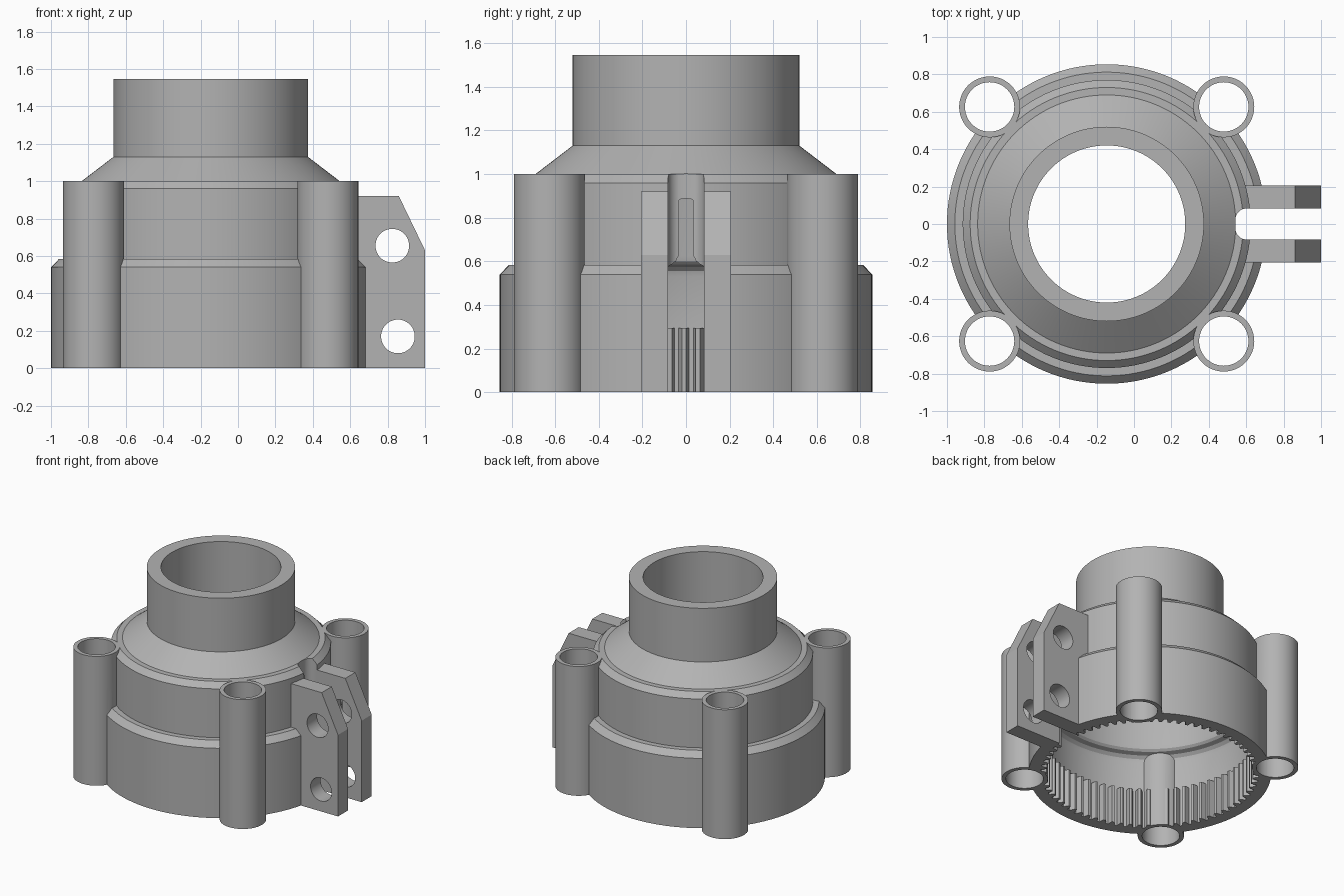
import bpy
import bmesh
from math import cos, sin, pi, radians
from mathutils import Matrix, Vector

if "Cube" in bpy.data.objects:
    bpy.data.objects.remove(bpy.data.objects["Cube"], do_unlink=True)

CX = -0.146          # axis of the round housing
SEGMENTS = 128
TEETH = 72

grey = bpy.data.materials.new("plain grey")
grey.use_nodes = True
grey.diffuse_color = (0.45, 0.45, 0.45, 1)
grey.node_tree.nodes["Principled BSDF"].inputs["Base Color"].default_value = (0.45, 0.45, 0.45, 1)


def make_object(name, bm):
    bmesh.ops.recalc_face_normals(bm, faces=bm.faces)
    mesh = bpy.data.meshes.new(name)
    bm.to_mesh(mesh)
    bm.free()
    mesh.materials.append(grey)
    obj = bpy.data.objects.new(name, mesh)
    bpy.context.collection.objects.link(obj)
    return obj


def lathe(name, profile):
    """Solid of revolution; profile lists (radius, height) from bottom to top."""
    bm = bmesh.new()
    rings = [[bm.verts.new((CX + r * cos(2 * pi * i / SEGMENTS), r * sin(2 * pi * i / SEGMENTS), z))
              for i in range(SEGMENTS)] for r, z in profile]
    for low, high in zip(rings, rings[1:]):
        for i in range(SEGMENTS):
            j = (i + 1) % SEGMENTS
            bm.faces.new((low[i], low[j], high[j], high[i]))
    bm.faces.new(rings[0])
    bm.faces.new(rings[-1])
    return make_object(name, bm)


def prism(name, outline, start, end, along="z"):
    """Extrude an outline: (x, y) along z, or (x, z) along y."""
    bm = bmesh.new()
    place = (lambda a, b, t: (a, b, t)) if along == "z" else (lambda a, b, t: (a, t, b))
    face = bm.faces.new([bm.verts.new(place(a, b, start)) for a, b in outline])
    moved = bmesh.ops.extrude_face_region(bm, geom=[face])["geom"]
    bmesh.ops.translate(bm, vec=Vector(place(0, 0, end - start)),
                        verts=[v for v in moved if isinstance(v, bmesh.types.BMVert)])
    return make_object(name, bm)


def circle(x, y, r, count=48):
    return [(x + r * cos(2 * pi * i / count), y + r * sin(2 * pi * i / count)) for i in range(count)]


def combine(target, tool, operation):
    mod = target.modifiers.new(operation.lower(), "BOOLEAN")
    mod.operation = operation
    mod.solver = "EXACT"
    mod.object = tool
    bpy.context.view_layer.objects.active = target
    bpy.ops.object.modifier_apply(modifier=mod.name)
    bpy.data.objects.remove(tool, do_unlink=True)


# stepped housing with conical shoulder and neck
housing = lathe("clamp_housing", [
    (0.854, 0), (0.854, 0.54), (0.812, 0.583), (0.77, 0.583), (0.77, 0.96),
    (0.73, 1.0), (0.69, 1.0), (0.52, 1.13), (0.52, 1.545)])

# clamp lugs, split later by the slot
lugs = prism("clamp_lugs", [(0.55, 0), (1, 0), (1, 0.63), (0.86, 0.92), (0.55, 0.92)],
             -0.206, 0.206, "y")
for x, z in ((0.825, 0.655), (0.855, 0.17)):
    combine(lugs, prism("bolt_hole", circle(x, z, 0.09), -0.4, 0.4, "y"), "DIFFERENCE")
combine(housing, lugs, "UNION")

# hollow interior and neck bore
cavity = lathe("cavity", [
    (0.772, 0.295), (0.772, 0.53), (0.765, 0.555), (0.745, 0.575), (0.71, 0.585),
    (0.695, 0.6), (0.69, 0.625), (0.69, 0.88), (0.68, 0.92), (0.655, 0.955),
    (0.42, 1.13), (0.42, 1.7)])
combine(housing, cavity, "DIFFERENCE")

# internal splines around the lower rim
spline = []
for i in range(TEETH):
    for offset, r in ((0, 0.728), (0.3, 0.728), (0.5, 0.768), (0.8, 0.768)):
        a = 2 * pi * (i + offset) / TEETH
        spline.append((CX + r * cos(a), r * sin(a)))
combine(housing, prism("spline_cutter", spline, -0.1, 0.3), "DIFFERENCE")

# vertical slot with rounded inner end
HALF, ROUND, END = 0.083, 0.06, 0.542
slot = [(1.2, -HALF), (1.2, HALF)]
for side in (1, -1):
    arc = [(END + ROUND - ROUND * sin(radians(t)),
            side * (HALF - ROUND + ROUND * cos(radians(t)))) for t in range(0, 91, 15)]
    slot += arc if side == 1 else arc[::-1]
combine(housing, prism("slot_cutter", slot, -0.1, 1.2), "DIFFERENCE")

# four tubular posts
corners = [(CX + sx * 0.626, sy * 0.626) for sx in (1, -1) for sy in (1, -1)]
for x, y in corners:
    combine(housing, prism("post", circle(x, y, 0.163), 0, 1.0), "UNION")
for x, y in corners:
    combine(housing, prism("post_bore", circle(x, y, 0.132), -0.1, 1.2), "DIFFERENCE")

bpy.ops.object.select_all(action="DESELECT")
housing.select_set(True)
bpy.context.view_layer.objects.active = housing
bpy.ops.object.shade_smooth_by_angle(angle=radians(25))
